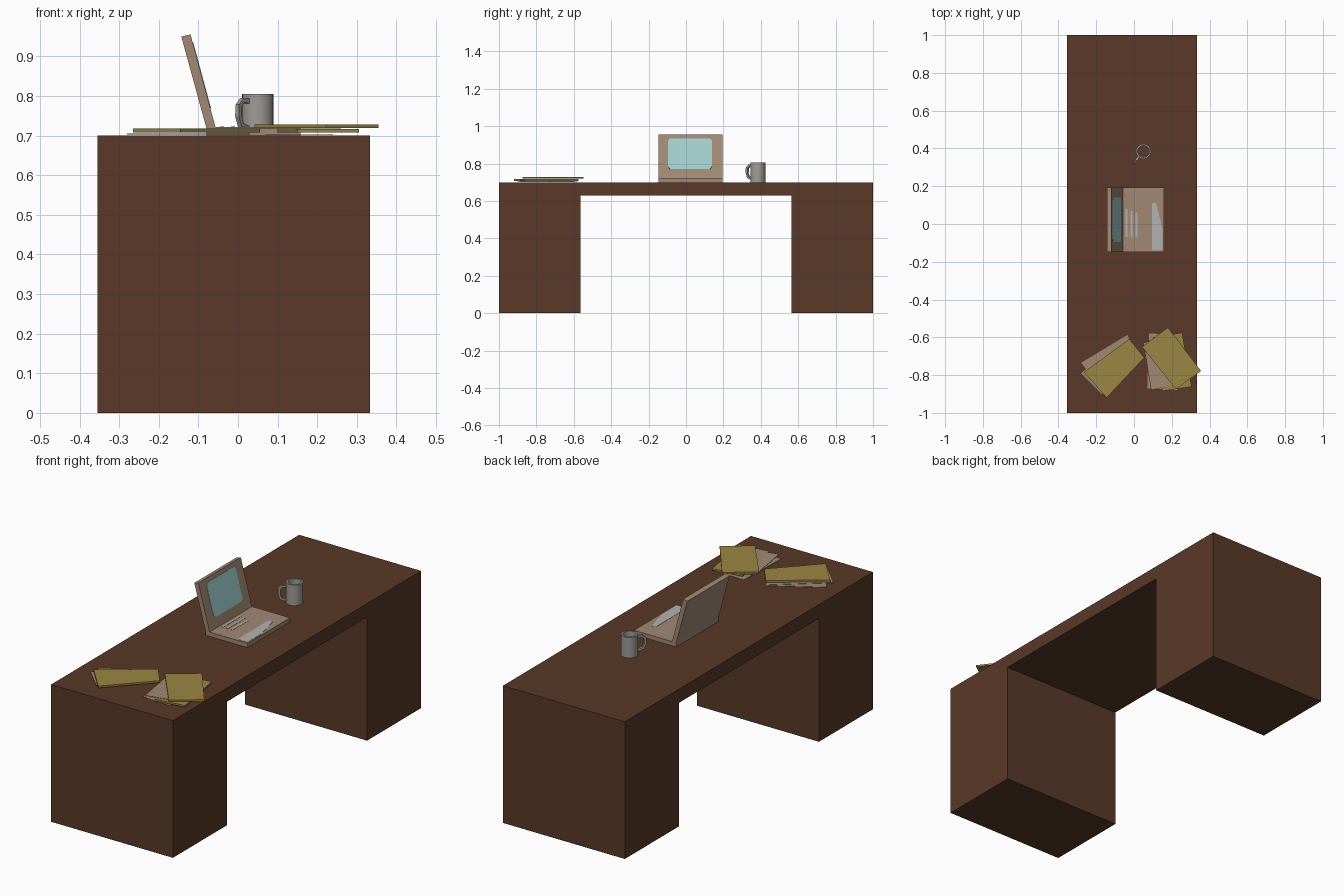
import bpy, bmesh, math
from mathutils import Vector

if "Cube" in bpy.data.objects:
    bpy.data.objects.remove(bpy.data.objects["Cube"])


def material(name, color):
    m = bpy.data.materials.new(name)
    m.diffuse_color = (*color, 1)
    m.use_nodes = True
    m.node_tree.nodes["Principled BSDF"].inputs["Base Color"].default_value = m.diffuse_color
    return m


WOOD = material("dark brown wood", (0.100, 0.040, 0.021))
TAN = material("tan casing and paper", (0.360, 0.250, 0.175))
FOLDER = material("mustard folder", (0.330, 0.240, 0.055))
GREY = material("grey ceramic", (0.350, 0.335, 0.315))
TEAL = material("pale teal screen", (0.370, 0.620, 0.620))
LIGHT = material("light grey keys", (0.460, 0.450, 0.440))


def finish(name, bm, mat):
    bmesh.ops.recalc_face_normals(bm, faces=bm.faces)
    me = bpy.data.meshes.new(name)
    bm.to_mesh(me)
    bm.free()
    me.materials.append(mat)
    ob = bpy.data.objects.new(name, me)
    bpy.context.collection.objects.link(ob)
    return ob


def prism(name, points, offset, mat):
    """Closed solid made by moving a planar outline along an offset."""
    bm = bmesh.new()
    face = bm.faces.new([bm.verts.new(p) for p in points])
    new = bmesh.ops.extrude_face_region(bm, geom=[face], use_keep_orig=True)["geom"]
    bmesh.ops.translate(bm, vec=offset, verts=[g for g in new if isinstance(g, bmesh.types.BMVert)])
    return finish(name, bm, mat)


def slab(name, outline, z0, z1, mat):
    return prism(name, [(x, y, z0) for x, y in outline], (0, 0, z1 - z0), mat)


def rect(x0, x1, y0, y1):
    return [(x0, y0), (x1, y0), (x1, y1), (x0, y1)]


# Desk: one bridge-shaped solid
X0, X1 = -0.355, 0.333
side = [(-1, 0), (-0.565, 0), (-0.565, 0.63), (0.565, 0.63),
        (0.565, 0), (1, 0), (1, 0.70), (-1, 0.70)]
prism("desk", [(X0, y, z) for y, z in side], (X1 - X0, 0, 0), WOOD)

# Laptop base and tilted lid
Y0, Y1 = -0.148, 0.194
slab("laptop_base", rect(-0.08, 0.158, Y0, Y1), 0.70, 0.722, TAN)
lid = [(-0.08, 0.720), (-0.057, 0.722), (-0.120, 0.956), (-0.143, 0.950)]
prism("laptop_lid", [(x, Y0, z) for x, z in lid], (0, Y1 - Y0, 0), TAN)


# Screen: thin plate with rounded corners on the sloping lid face
def lid_x(z):
    return -0.057 - 0.063 * (z - 0.722) / 0.234


screen = []
r = 0.018
for cy, cz, a0 in ((0.139 - r, 0.935 - r, 0), (-0.096 + r, 0.935 - r, 90),
                   (-0.096 + r, 0.770 + r, 180), (0.139 - r, 0.770 + r, 270)):
    for k in range(4):
        a = math.radians(a0 + 30 * k)
        y, z = cy + r * math.cos(a), cz + r * math.sin(a)
        screen.append((lid_x(z), y, z))
prism("laptop_screen", screen, (0.0015, 0, 0.0004), TEAL)

# Key rows and the light palm patch
for i, x in enumerate((-0.045, -0.018, 0.009)):
    slab(f"key_row_{i + 1}", rect(x, x + 0.010, -0.07, 0.08 - 0.01 * i), 0.722, 0.7232, LIGHT)
slab("palm_patch", [(0.095, -0.14), (0.152, -0.14), (0.152, -0.03), (0.118, 0.11), (0.095, 0.11)],
     0.722, 0.7232, LIGHT)

# Mug: lathed cup wall with a thin floor
MX, MY, N = 0.05, 0.384, 20
profile = [(0.040, 0.700), (0.040, 0.805), (0.031, 0.805), (0.031, 0.704)]
bm = bmesh.new()
rings = [[bm.verts.new((MX + rad * math.cos(2 * math.pi * k / N),
                        MY + rad * math.sin(2 * math.pi * k / N), z)) for k in range(N)]
         for rad, z in profile]
for a, b in zip(rings, rings[1:]):
    for k in range(N):
        bm.faces.new((a[k], a[(k + 1) % N], b[(k + 1) % N], b[k]))
bm.faces.new(rings[0])
bm.faces.new(rings[-1])
mug = finish("mug", bm, GREY)
slab("coffee", [(MX + 0.031 * math.cos(2 * math.pi * k / N), MY + 0.031 * math.sin(2 * math.pi * k / N))
                for k in range(N)], 0.7045, 0.708, WOOD)

# Mug handle: square section swept along an arc
d = Vector((-0.65, -0.76, 0)).normalized()
s = Vector((-d.y, d.x, 0))
path = [(0.036, 0.787), (0.060, 0.789), (0.074, 0.776), (0.075, 0.750), (0.066, 0.727), (0.036, 0.716)]
bm = bmesh.new()
loops = []
for i, (u, z) in enumerate(path):
    a, b = path[max(i - 1, 0)], path[min(i + 1, len(path) - 1)]
    t = (d * (b[0] - a[0]) + Vector((0, 0, b[1] - a[1]))).normalized()
    n = t.cross(s) * 0.006
    c = Vector((MX, MY, z)) + d * u
    loops.append([bm.verts.new(c + n * p + s * 0.006 * q) for p, q in ((1, 1), (1, -1), (-1, -1), (-1, 1))])
for a, b in zip(loops, loops[1:]):
    for k in range(4):
        bm.faces.new((a[k], a[(k + 1) % 4], b[(k + 1) % 4], b[k]))
bm.faces.new(loops[0])
bm.faces.new(loops[-1])
finish("mug_handle", bm, GREY)

# Loose sheets and folders, bottom to top
slab("left_sheet_1", [(-0.28, -0.735), (-0.155, -0.89), (0.03, -0.72), (-0.035, -0.587)], 0.7025, 0.7040, TAN)
slab("left_sheet_2", [(-0.28, -0.79), (-0.17, -0.90), (0.03, -0.73), (-0.05, -0.60)], 0.7050, 0.7065, TAN)
slab("left_folder", [(-0.265, -0.785), (-0.145, -0.92), (0.055, -0.708), (-0.025, -0.608)], 0.708, 0.718, FOLDER)
slab("right_sheet_1", [(0.08, -0.58), (0.24, -0.585), (0.23, -0.88), (0.07, -0.87)], 0.7025, 0.7040, TAN)
slab("right_folder_low", [(0.10, -0.60), (0.255, -0.575), (0.305, -0.862), (0.15, -0.885)], 0.708, 0.7165, FOLDER)
slab("right_sheet_2", [(0.05, -0.63), (0.20, -0.57), (0.26, -0.84), (0.09, -0.88)], 0.7165, 0.7180, TAN)
slab("right_folder_top", [(0.042, -0.650), (0.18, -0.547), (0.355, -0.778), (0.222, -0.875)], 0.719, 0.728, FOLDER)

# Smooth the round mug only
bpy.context.view_layer.objects.active = mug
mug.select_set(True)
bpy.ops.object.shade_smooth_by_angle(angle=math.radians(35))
